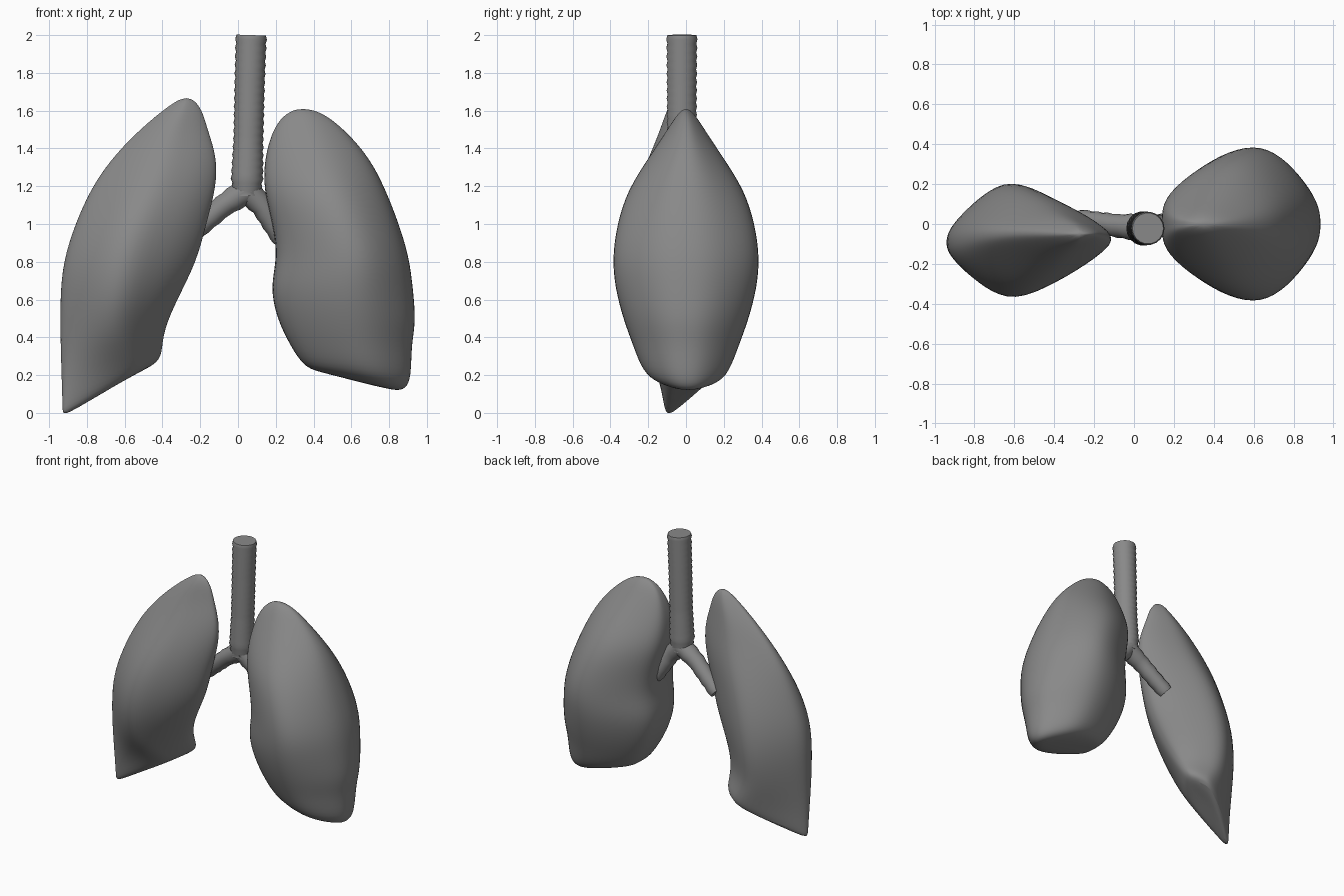
import bpy, bmesh, math
from mathutils import Vector

if "Cube" in bpy.data.objects:
    bpy.data.objects.remove(bpy.data.objects["Cube"])

grey = bpy.data.materials.new("dark_grey")
grey.diffuse_color = (.25, .25, .25, 1)
grey.use_nodes = True
grey.node_tree.nodes["Principled BSDF"].inputs["Base Color"].default_value = grey.diffuse_color


def make_object(name, bm, angle):
    bmesh.ops.recalc_face_normals(bm, faces=bm.faces)
    me = bpy.data.meshes.new(name)
    bm.to_mesh(me)
    bm.free()
    me.materials.append(grey)
    ob = bpy.data.objects.new(name, me)
    bpy.context.collection.objects.link(ob)
    bpy.ops.object.select_all(action='DESELECT')
    ob.select_set(True)
    bpy.context.view_layer.objects.active = ob
    bpy.ops.object.shade_smooth_by_angle(angle=math.radians(angle))
    return ob


def skin(bm, rings):
    """Bridge closed rings of points and cap both ends."""
    vs = [[bm.verts.new(p) for p in r] for r in rings]
    n = len(vs[0])
    for a, b in zip(vs, vs[1:]):
        for i in range(n):
            j = (i + 1) % n
            bm.faces.new((a[i], a[j], b[j], b[i]))
    bm.faces.new(vs[0])
    bm.faces.new(vs[-1])


def lung(name, half, sections):
    """Loft: section = inner x, z, outer x, z, peak fraction, inner y, outer y, half depth."""
    outline = half + [(t, -d) for t, d in reversed(half[1:-1])]
    rings = []
    for xm, zm, xl, zl, p, ym, yl, depth in sections:
        ring = []
        for t, d in outline:
            f = p + t * (p if t < 0 else 1 - p)
            ring.append((xm + (xl - xm) * f, ym + (yl - ym) * f + d * depth, zm + (zl - zm) * f))
        rings.append(ring)
    bm = bmesh.new()
    skin(bm, rings)
    ob = make_object(name, bm, 60)
    mod = ob.modifiers.new("smooth", 'SUBSURF')
    mod.levels = mod.render_levels = 2


def tube(name, path, radii, sides, step, ridge):
    """Tube along a polyline with cartilage ridges."""
    pts = [Vector(p) for p in path]
    rings = []
    k = 0
    for i, (a, b) in enumerate(zip(pts, pts[1:])):
        axis = (b - a).normalized()
        side = axis.cross(Vector((0, 1, 0))).normalized()
        other = axis.cross(side)
        n = max(2, round((b - a).length / step))
        last = i == len(pts) - 2
        for s in range(n + (1 if last else 0)):
            f = s / n
            r = radii[i] + (radii[i + 1] - radii[i]) * f + (ridge if k % 2 else -ridge)
            c = a.lerp(b, f)
            rings.append([c + r * (math.cos(u) * side + math.sin(u) * other)
                          for u in (math.tau * q / sides for q in range(sides))])
            k += 1
    bm = bmesh.new()
    skin(bm, rings)
    make_object(name, bm, 50)


# Wide lung on the +x side, flattened towards the middle
wide = [(-1, 0), (-1.0, .38), (-.8, .65), (-.42, .92), (0, 1.06), (.42, .92), (.8, .57), (.97, .27), (1, 0)]
lung("lung_wide", wide, [
    (.31, 1.612, .39, 1.607, .5, 0, 0, .015),
    (.24, 1.575, .47, 1.575, .5, 0, 0, .05),
    (.185, 1.5, .575, 1.49, .5, 0, 0, .10),
    (.14, 1.35, .70, 1.35, .52, 0, 0, .195),
    (.135, 1.18, .785, 1.18, .54, 0, 0, .305),
    (.185, 1.0, .855, 1.0, .56, 0, 0, .36),
    (.21, .82, .91, .82, .57, 0, 0, .385),
    (.17, .67, .93, .65, .57, 0, 0, .37),
    (.205, .50, .945, .48, .55, 0, 0, .325),
    (.28, .35, .92, .36, .55, 0, 0, .275),
    (.35, .245, .92, .19, .55, 0, 0, .225),
    (.42, .22, .89, .125, .58, .01, .01, .16),
    (.56, .185, .83, .115, .6, .01, .01, .07),
])

# Slim lung on the -x side: inner lower edge swings back, outer tail is pointed
slim = [(-1, 0), (-.97, .2), (-.72, .54), (-.42, .8), (0, 1.08), (.42, .84), (.8, .45), (.97, .2), (1, 0)]
lung("lung_slim", slim, [
    (-.245, 1.668, -.30, 1.668, .5, -.05, -.05, .015),
    (-.19, 1.61, -.39, 1.61, .5, -.05, -.05, .05),
    (-.16, 1.50, -.545, 1.48, .5, -.055, -.045, .09),
    (-.11, 1.36, -.685, 1.33, .5, -.07, -.05, .14),
    (-.11, 1.20, -.785, 1.18, .52, -.08, -.06, .20),
    (-.165, 1.0, -.865, 1.0, .54, -.09, -.08, .26),
    (-.215, .80, -.93, .80, .54, -.08, -.09, .29),
    (-.32, .60, -.945, .60, .5, -.06, -.09, .28),
    (-.395, .43, -.942, .36, .45, .0, -.10, .22),
    (-.40, .31, -.936, .15, .30, .08, -.10, .155),
    (-.435, .255, -.932, .01, .22, .09, -.095, .12),
    (-.58, .19, -.93, -.028, .25, .03, -.095, .05),
])

# Windpipe and its two branches
tube("trachea", [(.07, -.022, 2.0), (.062, -.022, 1.75), (.055, -.022, 1.45),
                 (.048, -.022, 1.24), (.046, -.02, 1.15)],
     [.081, .079, .078, .084, .07], 18, .022, .003)
tube("bronchus_slim_side", [(.065, -.02, 1.19), (-.08, -.01, 1.095), (-.27, .02, .93)],
     [.074, .058, .053], 16, .035, .002)
tube("bronchus_wide_side", [(.03, -.02, 1.2), (.13, -.01, 1.09), (.235, .02, .92)],
     [.074, .058, .053], 16, .035, .002)
